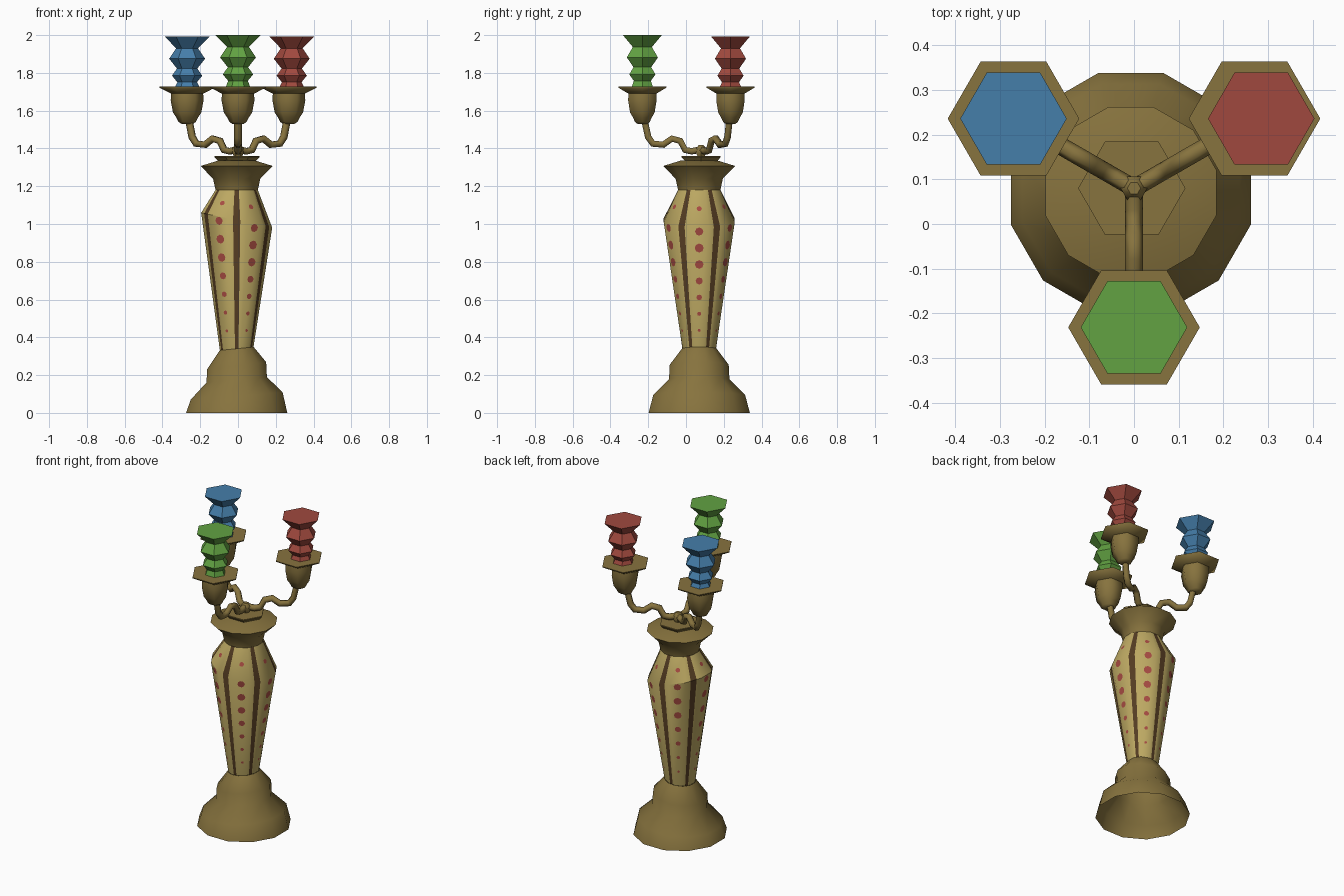
import bpy, bmesh, math
from mathutils import Vector

if "Cube" in bpy.data.objects:
    bpy.data.objects.remove(bpy.data.objects["Cube"])


def material(name, rgb):
    lin = [((c / 255 + 0.055) / 1.055) ** 2.4 for c in rgb] + [1]
    m = bpy.data.materials.new(name)
    m.use_nodes = True
    m.diffuse_color = lin
    m.node_tree.nodes["Principled BSDF"].inputs["Base Color"].default_value = lin
    return m


bronze = material("aged bronze", (135, 115, 62))
cream = material("cream glaze", (188, 168, 98))
stripe = material("dark brown stripe", (84, 60, 34))
spot = material("red spot", (168, 76, 66))
blue = material("blue wax", (69, 126, 170))
red = material("red wax", (160, 73, 62))
green = material("green wax", (98, 162, 66))

AXIS = Vector((-0.007, 0.07, 0))   # centre line of the column
HUB = Vector((0, 0.08, 0))         # centre of the arms


def polygon(sides, radius, z, slope=0, centre=AXIS, turn=0):
    """One horizontal ring, optionally tilted along x."""
    pts = []
    for k in range(sides):
        a = 2 * math.pi * k / sides + turn
        x = radius * math.cos(a)
        pts.append(centre + Vector((x, radius * math.sin(a), z + slope * x)))
    return pts


def skin(name, rings, mats, top=False, bottom=False, smooth=None, rule=None):
    """Bridge rings from bottom to top into one object."""
    bm = bmesh.new()
    loops = [[bm.verts.new(p) for p in ring] for ring in rings]
    n = len(rings[0])
    for low, high in zip(loops, loops[1:]):
        for i in range(n):
            j = (i + 1) % n
            f = bm.faces.new((low[i], low[j], high[j], high[i]))
            f.material_index = rule(i) if rule else 0
    if top:
        bm.faces.new(loops[-1])
    if bottom:
        bm.faces.new(loops[0][::-1])
    return finish(name, bm, mats, smooth)


def finish(name, bm, mats, smooth=None):
    me = bpy.data.meshes.new(name)
    bm.to_mesh(me)
    bm.free()
    for m in mats:
        me.materials.append(m)
    ob = bpy.data.objects.new(name, me)
    bpy.context.collection.objects.link(ob)
    if smooth:
        bpy.ops.object.select_all(action="DESELECT")
        ob.select_set(True)
        bpy.context.view_layer.objects.active = ob
        bpy.ops.object.shade_smooth_by_angle(angle=math.radians(smooth))
    return ob


TURN = math.radians(-15)
FLAT = math.cos(TURN)

# Stepped foot, slightly lopsided
foot = [(0.268, 0, 0), (0.243, 0.09, 0.08), (0.16, 0.175, 0.09),
        (0.156, 0.25, 0.12), (0.09, 0.34, 0.1)]
skin("foot", [polygon(12, r / FLAT, z, s, turn=TURN) for r, z, s in foot],
     [bronze], smooth=60)

# Vase-shaped column with a stripe let into every second panel
column = [(0.089, 0.34, 0.1), (0.188, 1.02, -0.21), (0.112, 1.18, 0)]


def striped(radius, z, slope):
    corners = polygon(12, radius / FLAT, z, slope, turn=TURN)
    pts = []
    for k, c in enumerate(corners):
        pts.append(c)
        if k % 2:
            after = corners[(k + 1) % 12]
            pts += [c.lerp(after, 0.31), c.lerp(after, 0.69)]
    return pts


skin("column", [striped(*c) for c in column], [cream, stripe], smooth=35,
     rule=lambda i: int(i % 4 == 2))

# Painted spots down the plain panels
bm = bmesh.new()
lower, waist, upper = [polygon(12, r / FLAT, z, s, turn=TURN) for r, z, s in column]
sizes = [0.008, 0.011, 0.015, 0.019, 0.023, 0.024, 0.022]


def add_spot(panel, low, high, t, size):
    a = (low[panel] + low[panel + 1]) / 2
    b = (high[panel] + high[panel + 1]) / 2
    side = (low[panel + 1] - low[panel]).normalized()
    normal = side.cross(b - a).normalized()
    up = normal.cross(side)
    mid = a.lerp(b, t) + normal * 0.002
    ring = [k * math.pi / 4 for k in range(8)]
    bm.faces.new([bm.verts.new(mid + size * (side * math.cos(w) + up * math.sin(w)))
                  for w in ring])


for panel in range(0, 12, 2):
    for i, size in enumerate(sizes):
        add_spot(panel, lower, waist, 0.14 + 0.138 * i, size)
    add_spot(panel, waist, upper, 0.5, 0.014)
finish("spots", bm, [spot])

# Neck with a flared collar, and the six-sided plate on it
neck = [(0.112, 1.18), (0.125, 1.24), (0.191, 1.307), (0.1, 1.335)]
skin("collar", [polygon(12, r / FLAT, z, turn=TURN) for r, z in neck],
     [bronze], top=True, smooth=40)
plate = [(0.095, 1.33), (0.12, 1.354), (0.12, 1.36)]
skin("top_plate", [polygon(6, r, z, centre=Vector((-0.005, 0.08, 0))) for r, z in plate],
     [bronze], top=True)
hub = [(0.02, 1.355), (0.03, 1.375), (0.03, 1.4), (0.015, 1.418)]
skin("arm_hub", [polygon(6, r, z, centre=HUB) for r, z in hub], [bronze],
     top=True, smooth=50)

# Three curling arms, each with a cup and a notched candle
path = [(0, 1.395), (0.05, 1.385), (0.085, 1.392), (0.11, 1.44), (0.155, 1.452),
        (0.2, 1.42), (0.255, 1.425), (0.28, 1.46), (0.3, 1.55)]
cup = [(0.03, 1.53), (0.045, 1.54), (0.058, 1.565), (0.075, 1.59), (0.087, 1.655),
       (0.085, 1.69), (0.147, 1.722), (0.147, 1.727)]
candle = [(0.064, 1.727), (0.052, 1.758), (0.08, 1.792), (0.054, 1.83),
          (0.095, 1.882), (0.058, 1.937), (0.119, 2.0)]
arms = [("front", 270, green, 0, 0), ("left", 30, red, 0.015, -0.007),
        ("right", 150, blue, 0, -0.007)]
for name, angle, wax, shift, drop in arms:
    a = math.radians(angle)
    out = Vector((math.cos(a), math.sin(a), 0))
    cu = bpy.data.curves.new(name + "_arm", "CURVE")
    cu.dimensions = "3D"
    cu.bevel_depth = 0.02
    cu.bevel_resolution = 1
    cu.use_fill_caps = True
    sp = cu.splines.new("POLY")
    sp.points.add(len(path) - 1)
    for p, (d, z) in zip(sp.points, path):
        p.co = (*(HUB + out * d + Vector((0, 0, z))), 1)
    cu.materials.append(bronze)
    bpy.context.collection.objects.link(bpy.data.objects.new(name + "_arm", cu))

    centre = HUB + out * 0.311
    skin(name + "_cup", [polygon(6, r, z, centre=centre) for r, z in cup],
         [bronze], top=True, bottom=True, smooth=62)
    centre = centre + Vector((shift, 0, 0))
    skin(name + "_candle",
         [polygon(6, r, z + drop * (z > 1.75), centre=centre) for r, z in candle],
         [wax], top=True)
